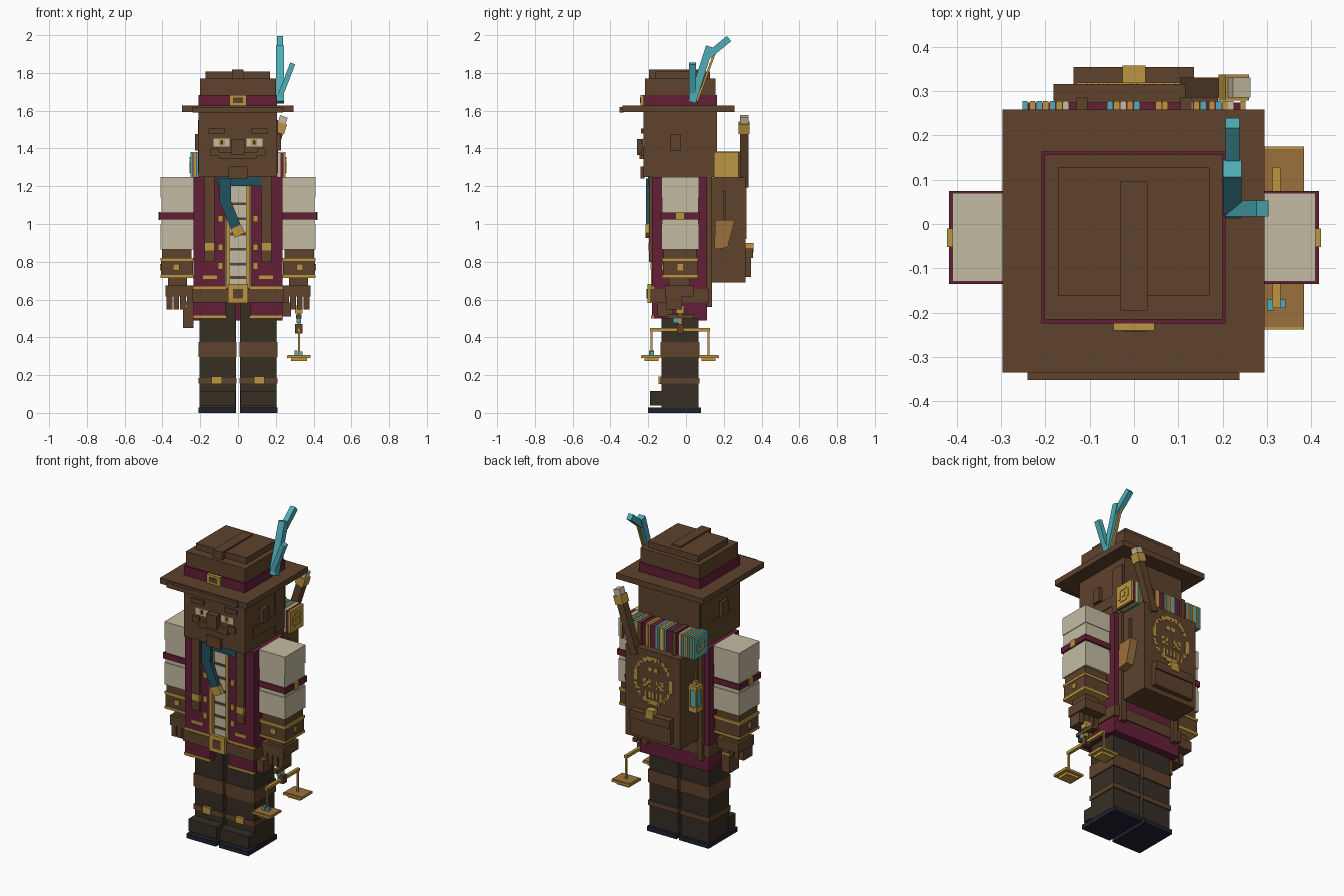
import bpy, bmesh, math, random
from mathutils import Vector, Matrix

random.seed(4)


def lin(c):
    return c / 12.92 if c <= 0.04045 else ((c + 0.055) / 1.055) ** 2.4


def material(name, r, g, b):
    m = bpy.data.materials.new(name)
    m.diffuse_color = (lin(r / 255), lin(g / 255), lin(b / 255), 1)
    return m


BROWN = material("leather brown", 94, 66, 44)
MAROON = material("maroon cloth", 98, 31, 54)
GOLD = material("gold", 188, 150, 64)
CREAM = material("cream linen", 196, 187, 162)
TEAL = material("bright teal", 78, 174, 184)
DTEAL = material("dark teal", 32, 82, 95)
DARK = material("dark trousers", 54, 47, 36)
NAVY = material("navy sole", 33, 33, 48)
TAN = material("tan", 156, 112, 60)


def finish(name, bm, mat):
    bmesh.ops.recalc_face_normals(bm, faces=bm.faces)
    me = bpy.data.meshes.new(name)
    bm.to_mesh(me)
    bm.free()
    me.materials.append(mat)
    ob = bpy.data.objects.new(name, me)
    bpy.context.collection.objects.link(ob)
    return ob


def boxes(name, mat, *items, mirror=False):
    """One object of boxes (x0, x1, y0, y1, z0, z1), optionally mirrored in x."""
    bm = bmesh.new()
    for x0, x1, y0, y1, z0, z1 in items:
        for s in ((1, -1) if mirror else (1,)):
            m = Matrix.Translation((s * (x0 + x1) / 2, (y0 + y1) / 2, (z0 + z1) / 2))
            m = m @ Matrix.Diagonal((x1 - x0, y1 - y0, z1 - z0, 1))
            bmesh.ops.create_cube(bm, size=1, matrix=m)
    return finish(name, bm, mat)


def beam(name, mat, p, q, w, d):
    """Square bar from p to q, w wide in its local x and d deep."""
    p, q = Vector(p), Vector(q)
    axis = (q - p).normalized()
    side = Vector((1, 0, 0))
    side = (side - axis * side.dot(axis)).normalized()
    rot = Matrix((side, axis.cross(side), axis)).transposed().to_4x4()
    bm = bmesh.new()
    bmesh.ops.create_cube(bm, size=1, matrix=Matrix.Translation((p + q) / 2) @ rot
                          @ Matrix.Diagonal((w, d, (q - p).length, 1)))
    return finish(name, bm, mat)


# Legs and boots
boxes("soles", NAVY, (.01, .21, -.2, .08, 0, .028), mirror=True)
boxes("legs", DARK, (.01, .203, -.13, .065, .028, .62), mirror=True)
boxes("boot_toes", DARK, (.012, .205, -.19, -.12, .04, .115), mirror=True)
boxes("boot_bands", BROWN, (.008, .209, -.136, .072, .295, .375),
      (.008, .209, -.136, .072, .155, .185), mirror=True)
boxes("boot_buckles", GOLD, (.085, .14, -.145, -.13, .152, .192), mirror=True)

# Coat, shirt and belt
boxes("coat_back", MAROON, (-.235, .235, -.12, .112, .6, 1.25), (-.235, .235, .065, .112, .49, .6))
boxes("coat_front", MAROON, (.065, .235, -.18, -.12, .5, 1.25), (.205, .235, -.12, .066, .5, .6), mirror=True)
boxes("coat_hem", GOLD, (.06, .238, -.185, -.17, .5, .515), (.06, .238, -.185, -.17, .655, .67), mirror=True)
boxes("shirt", CREAM, (-.066, .066, -.165, -.11, .66, 1.22))
boxes("shirt_laces", BROWN, *[(-.042, .042, -.169, -.16, z, z + .014) for z in (.71, .78, .86, .94, 1.02, 1.1)])
boxes("coat_placket", GOLD, (.045, .063, -.186, -.16, .66, 1.22), mirror=True)
boxes("coat_buttons", GOLD, *[(.08, .105, -.188, -.178, z, z + .035) for z in (.76, .86, 1.01)],
      (.11, .185, -.185, -.178, .71, .728), mirror=True)
boxes("lapels", BROWN, (.125, .178, -.195, -.178, .8, 1.25), mirror=True)
boxes("lapel_tips", GOLD, (.125, .178, -.199, -.178, .86, .9), mirror=True)
boxes("belt", BROWN, (-.242, .242, -.188, .118, .585, .655))
boxes("buckle", GOLD, (-.052, .052, -.205, -.185, .582, .682))
boxes("buckle_centre", BROWN, (-.026, .026, -.209, -.2, .605, .657))
boxes("hip_pouches", BROWN, (-.29, -.235, -.1, -.01, .45, .59), (.235, .28, -.15, -.07, .51, .585))
boxes("hip_pouch_trim", GOLD, (-.293, -.24, -.104, -.006, .56, .572))

# Sleeves, cuffs and hands
boxes("sleeves", CREAM, (.235, .41, -.13, .07, 1.14, 1.25), (.235, .406, -.126, .066, 1.0, 1.14),
      (.235, .41, -.13, .07, .865, 1.0), mirror=True)
boxes("sleeve_bands", MAROON, (.232, .417, -.135, .075, 1.025, 1.06), mirror=True)
boxes("sleeve_clasps", GOLD, (.41, .422, -.052, -.01, 1.02, 1.064), mirror=True)
boxes("cuffs", BROWN, (.238, .408, -.122, .06, .73, .805), (.245, .402, -.118, .055, .82, .866), mirror=True)
boxes("cuff_trim", GOLD, (.236, .411, -.126, .064, .715, .73), (.236, .411, -.126, .064, .805, .82),
      (.31, .345, -.13, -.12, .755, .787), (.404, .413, -.045, -.015, .755, .787), mirror=True)
boxes("hands", BROWN, (.235, .385, -.11, .04, .615, .675), (.27, .37, -.09, .02, .67, .72), mirror=True)
boxes("fingers", BROWN, *[(.24 + i * .036, .27 + i * .036, -.105, -.02, .548, .62) for i in range(4)], mirror=True)

# Head and face
boxes("head", BROWN, (-.208, .206, -.225, .165, 1.25, 1.6))
boxes("ears", BROWN, (.2, .228, -.085, -.03, 1.39, 1.477), mirror=True)
boxes("sideburns", BROWN, (.2, .212, -.15, .06, 1.32, 1.385), (.2, .212, .06, .15, 1.27, 1.55), mirror=True)
boxes("eyebrows", BROWN, (.07, .155, -.237, -.22, 1.48, 1.505), mirror=True)
boxes("nose", BROWN, (-.035, .035, -.26, -.22, 1.365, 1.45))
boxes("moustache", BROWN, (.0, .1, -.245, -.22, 1.345, 1.38), (.1, .145, -.238, -.22, 1.36, 1.4), mirror=True)
boxes("goatee", BROWN, (-.05, .05, -.24, -.22, 1.24, 1.305))
boxes("eyes", CREAM, (.045, .13, -.229, -.22, 1.41, 1.452), mirror=True)
boxes("irises", GOLD, (.07, .1, -.232, -.225, 1.415, 1.45), mirror=True)
boxes("pupils", DARK, (.079, .092, -.235, -.228, 1.422, 1.443), mirror=True)

# Hat
boxes("hat_brim", BROWN, (-.297, .295, -.335, .258, 1.593, 1.627), (-.24, .238, -.352, -.33, 1.59, 1.62))
boxes("hat_band", MAROON, (-.209, .206, -.225, .164, 1.625, 1.683))
boxes("hat_crown", BROWN, (-.202, .2, -.216, .157, 1.68, 1.77), (-.172, .17, -.162, .128, 1.77, 1.808),
      (-.032, .03, -.195, .096, 1.76, 1.818))
boxes("hat_buckle", GOLD, (-.046, .046, -.24, -.22, 1.628, 1.683))
boxes("hat_buckle_centre", BROWN, (-.026, .026, -.243, -.235, 1.64, 1.67))

# Feather
beam("feather_stem", TEAL, (.222, .032, 1.645), (.222, .125, 1.94), .042, .04)
beam("feather_tip", TEAL, (.222, .11, 1.885), (.222, .228, 1.982), .032, .036)
beam("feather_branch", TEAL, (.22, .035, 1.67), (.29, .035, 1.85), .028, .036)
beam("feather_quill", GOLD, (.222, .058, 1.65), (.222, .15, 1.9), .014, .012)

# Scarf
boxes("scarf_collar", DTEAL, (-.11, .125, -.2, -.11, 1.2, 1.252), (.1, .15, -.19, -.11, 1.22, 1.255))
beam("scarf_upper", DTEAL, (-.068, -.2, 1.24), (-.068, -.2, 1.11), .062, .025)
beam("scarf_lower", DTEAL, (-.073, -.2, 1.135), (-.008, -.2, .975), .056, .026)
beam("scarf_end", GOLD, (-.012, -.2, .985), (.01, -.2, .94), .06, .03)

# Backpack
boxes("pack", BROWN, (-.182, .19, .135, .316, .69, 1.245))
boxes("pack_pocket", BROWN, (-.137, .135, .31, .345, .72, .84), (-.137, .135, .31, .354, .82, .87))
boxes("pack_straps", BROWN, (.17, .205, .105, .137, .56, 1.25), mirror=True)
boxes("pack_clasp", GOLD, (-.026, .026, .312, .358, .85, .9))

# Pixel emblem plate: broken ring with two eyes and a row of teeth
pix, cells = .0125, []
for i in range(-11, 12):
    for j in range(-12, 13):
        r = math.hypot(i / 10.3, j / 11.3)
        ring = .87 < r < 1.02 and random.random() < .8
        eye = 2 <= abs(i) <= 5 and -3 <= j <= 0 and (abs(i) + j) % 3
        teeth = abs(i) <= 4 and -8 <= j <= -6 and i % 2 == 0
        if ring or eye or teeth or (abs(i) <= 3 and 5 <= j <= 6 and i % 3):
            cells.append((i * pix - .0062, i * pix + .0062, .313, .319,
                          1.065 + j * pix - .0062, 1.065 + j * pix + .0062))
boxes("pack_emblem", GOLD, *cells)

# Striped bedroll on top of the pack
boxes("bedroll", MAROON, (-.25, .25, .15, .274, 1.248, 1.378))
for mat, word, starts in (
        (GOLD, "gold", (-.235, -.205, -.175, -.045, -.015, .05, .064, .135, .17, .2, .24)),
        (TEAL, "teal", (-.252, -.22, -.19, -.06, -.0, .15, .185)),
        (CREAM, "cream", (-.16, -.03, .12, .212))):
    boxes("bedroll_stripes_" + word, mat, *[(x, x + .012, .148, .278, 1.246, 1.381) for x in starts])
boxes("bedroll_straps", BROWN, (.105, .13, .145, .285, 1.243, 1.385), mirror=True)
boxes("bedroll_end", GOLD, *[(.25, .256, .212 + a, .212 + b, 1.312 + c, 1.312 + d) for a, b, c, d in (
    (-.025, .025, .03, .042), (-.025, .025, -.042, -.03), (-.042, -.03, -.025, .025),
    (.03, .042, -.025, .025), (-.012, .012, -.012, .012))], mirror=True)

# Scroll tube leaning out of the pack
beam("tube", BROWN, (.125, .308, 1.2), (.222, .308, 1.5), .045, .046)
beam("tube_ring", GOLD, (.217, .308, 1.485), (.233, .308, 1.535), .056, .058)
beam("tube_paper", CREAM, (.23, .308, 1.53), (.243, .308, 1.57), .042, .046)

# Tan side pouch with its stick
bm = bmesh.new()
base = bm.faces.new([bm.verts.new((.185, y, z)) for y, z in
                     ((.15, .865), (.22, .875), (.258, 1.02), (.155, 1.02))])
top = bmesh.ops.extrude_face_region(bm, geom=[base])["geom"]
bmesh.ops.translate(bm, vec=(.055, 0, 0), verts=[v for v in top if isinstance(v, bmesh.types.BMVert)])
finish("side_pouch", bm, TAN)
boxes("side_stick", BROWN, (.185, .205, .198, .21, 1.0, 1.18))

# Lantern on the other side of the pack
boxes("lantern_frame", GOLD, (-.24, -.185, .18, .24, .9, .93), (-.24, -.185, .18, .24, 1.035, 1.06),
      (-.225, -.2, .197, .223, 1.06, 1.085), (-.216, -.208, .206, .214, 1.085, 1.14),
      *[(x, x + .01, y, y + .01, .92, 1.04) for x in (-.24, -.195) for y in (.18, .23)])
boxes("lantern_glass", TEAL, (-.233, -.19, .187, .233, .925, 1.04))

# Balance scales held in the hand
X = .322
boxes("scale_beam", GOLD, (X - .009, X + .009, -.19, .128, .432, .45), (X - .02, X + .02, -.053, -.01, .525, .568))
boxes("scale_grip", BROWN, (X - .014, X + .014, -.1, .04, .5, .522), (X - .02, X + .02, -.048, -.014, .42, .47))
boxes("scale_post", TEAL, (X - .012, X + .012, -.07, -.04, .475, .5))
boxes("scale_rods", GOLD, (X - .008, X + .008, -.04, -.022, .46, .53),
      *[(X - .005, X + .005, y - .005, y + .005, .3, .44) for y in (-.183, .12)])
for y, side in ((-.183, "front"), (.12, "rear")):
    boxes("pan_rim_" + side, GOLD, (X - .062, X + .062, y - .055, y + .055, .29, .303))
    boxes("pan_top_" + side, TAN, (X - .056, X + .062, y - .049, y + .049, .3, .306))
    boxes("pan_base_" + side, GOLD, (X - .042, X + .042, y - .037, y + .037, .274, .291))
boxes("pan_gems", TEAL, (X - .022, X - .006, -.195, -.17, .304, .33), (X + .006, X + .02, -.19, -.17, .304, .325))
